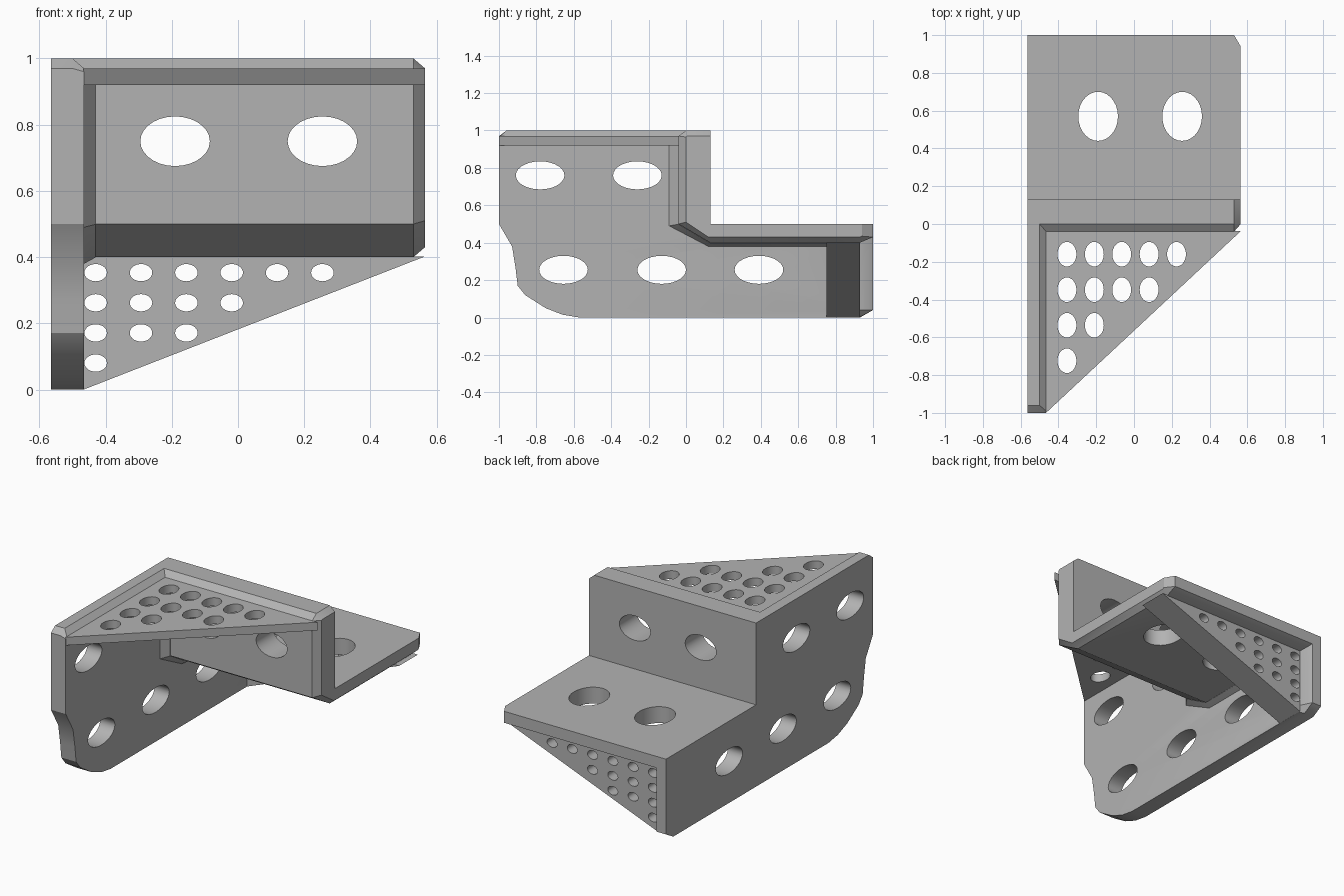
import bpy, bmesh
from math import pi
from mathutils import Matrix, Vector

if "Cube" in bpy.data.objects:
    bpy.data.objects.remove(bpy.data.objects["Cube"])

gray = bpy.data.materials.new("plain_gray")
gray.use_nodes = True
gray.diffuse_color = (0.45, 0.45, 0.45, 1)
gray.node_tree.nodes["Principled BSDF"].inputs["Base Color"].default_value = gray.diffuse_color


def to_object(name, bm):
    bmesh.ops.recalc_face_normals(bm, faces=bm.faces)
    mesh = bpy.data.meshes.new(name)
    bm.to_mesh(mesh)
    bm.free()
    mesh.materials.append(gray)
    ob = bpy.data.objects.new(name, mesh)
    bpy.context.collection.objects.link(ob)
    return ob


def loft(name, sections):
    """Skin matching closed loops of points and cap both ends."""
    bm = bmesh.new()
    rings = [[bm.verts.new(p) for p in s] for s in sections]
    n = len(rings[0])
    for a, b in zip(rings, rings[1:]):
        for i in range(n):
            j = (i + 1) % n
            bm.faces.new((a[i], a[j], b[j], b[i]))
    bm.faces.new(rings[0])
    bm.faces.new(rings[-1])
    return to_object(name, bm)


def at_x(x, profile):
    return [(x, y, z) for y, z in profile]


def activate(ob):
    bpy.ops.object.select_all(action='DESELECT')
    ob.select_set(True)
    bpy.context.view_layer.objects.active = ob


def drill(ob, axis, radii, centres):
    """Cut elliptical holes along one axis; the radius on that axis is the reach."""
    turn = {'X': Matrix.Rotation(pi / 2, 4, 'Y'),
            'Y': Matrix.Rotation(pi / 2, 4, 'X'),
            'Z': Matrix.Identity(4)}[axis]
    bm = bmesh.new()
    for c in centres:
        m = Matrix.Translation(Vector(c)) @ Matrix.Diagonal((*radii, 1)) @ turn
        bmesh.ops.create_cone(bm, cap_ends=True, segments=28, radius1=1,
                              radius2=1, depth=2, matrix=m)
    cutter = to_object("hole_cutter", bm)
    cutter.hide_render = True
    mod = ob.modifiers.new("holes", 'BOOLEAN')
    mod.operation = 'DIFFERENCE'
    mod.solver = 'EXACT'
    mod.object = cutter
    activate(ob)
    bpy.ops.object.modifier_apply(modifier=mod.name)
    bpy.data.objects.remove(cutter)


# Side plate: stepped outline, bevelled on its inner top and back edges
front_curve = [(-.57, 0), (-.66, .015), (-.75, .05), (-.86, .12), (-.9, .17),
               (-.912, .27), (-.93, .38), (-1, .5)]
outer = [(-1, .97), (-.96, 1), (.13, 1), (.13, .5), (1, .5), (1, .04), (.93, 0)] + front_curve
inner = [(-1, .96), (-.99, .97), (.13, .97), (.13, .5), (.93, .5), (.93, .04), (.92, 0)] + front_curve
side_plate = loft("side_plate", [at_x(-.565, outer), at_x(-.5, outer), at_x(-.465, inner)])
drill(side_plate, 'X', (.3, .13, .075),
      [(-.5, y, .76) for y in (-.78, -.26)] + [(-.5, y, .255) for y in (-.655, -.13, .39)])

# Upright wall and shelf: one stepped section with a bevelled free end
step = [(-.04, .97), (0, 1), (.13, 1), (.13, .5), (1, .5),
        (1, .43), (.93, .4), (.13, .4), (-.04, .5)]
step_end = [(0, .965), (.005, .97), (.13, .97), (.13, .5), (.94, .5),
            (.94, .435), (.93, .43), (.12, .43), (0, .51)]
wall_and_shelf = loft("wall_and_shelf",
                      [at_x(-.5, step), at_x(.53, step), at_x(.565, step_end)])
hole_x = (-.19, .255)
drill(wall_and_shelf, 'Y', (.105, .25, .075), [(x, .05, .75) for x in hole_x])
drill(wall_and_shelf, 'Z', (.105, .13, .15), [(x, .57, .45) for x in hole_x])

# Sloped strip in the inside corner of the plate, wall and shelf
back = [(.75, .41), (.14, .41), (-.02, .51), (-.02, .92)]
corner_strip = loft("corner_strip", [
    at_x(-.465, [(-.09, .92), (-.09, .49), (.12, .38), (.75, .38)] + back),
    at_x(-.43, [(-.041, .92), (-.041, .499), (.13, .399), (.75, .399)] + back)])

# Front gusset: level perforated triangle
tri = [(-.466, -.038), (.565, -.038), (-.466, -1)]
front_gusset = loft("front_gusset", [[(x, y, z) for x, y in tri] for z in (.92, .97)])
drill(front_gusset, 'Z', (.05, .065, .1),
      [(-.355 + .145 * i, -.16 - .188 * row, .945)
       for row, count in enumerate((5, 4, 2, 1)) for i in range(count)])

# Back gusset: upright perforated triangle under the shelf
tri = [(-.466, .402), (.565, .402), (-.466, 0)]
back_gusset = loft("back_gusset", [[(x, y, z) for x, z in tri] for y in (.75, .93)])
drill(back_gusset, 'Y', (.034, .2, .026),
      [(-.43 + .137 * i, .84, .353 - .091 * row)
       for row, count in enumerate((6, 4, 3, 1)) for i in range(count)])

for part in (side_plate, wall_and_shelf, corner_strip, front_gusset, back_gusset):
    activate(part)
    bpy.ops.object.shade_smooth_by_angle(angle=pi / 6)
